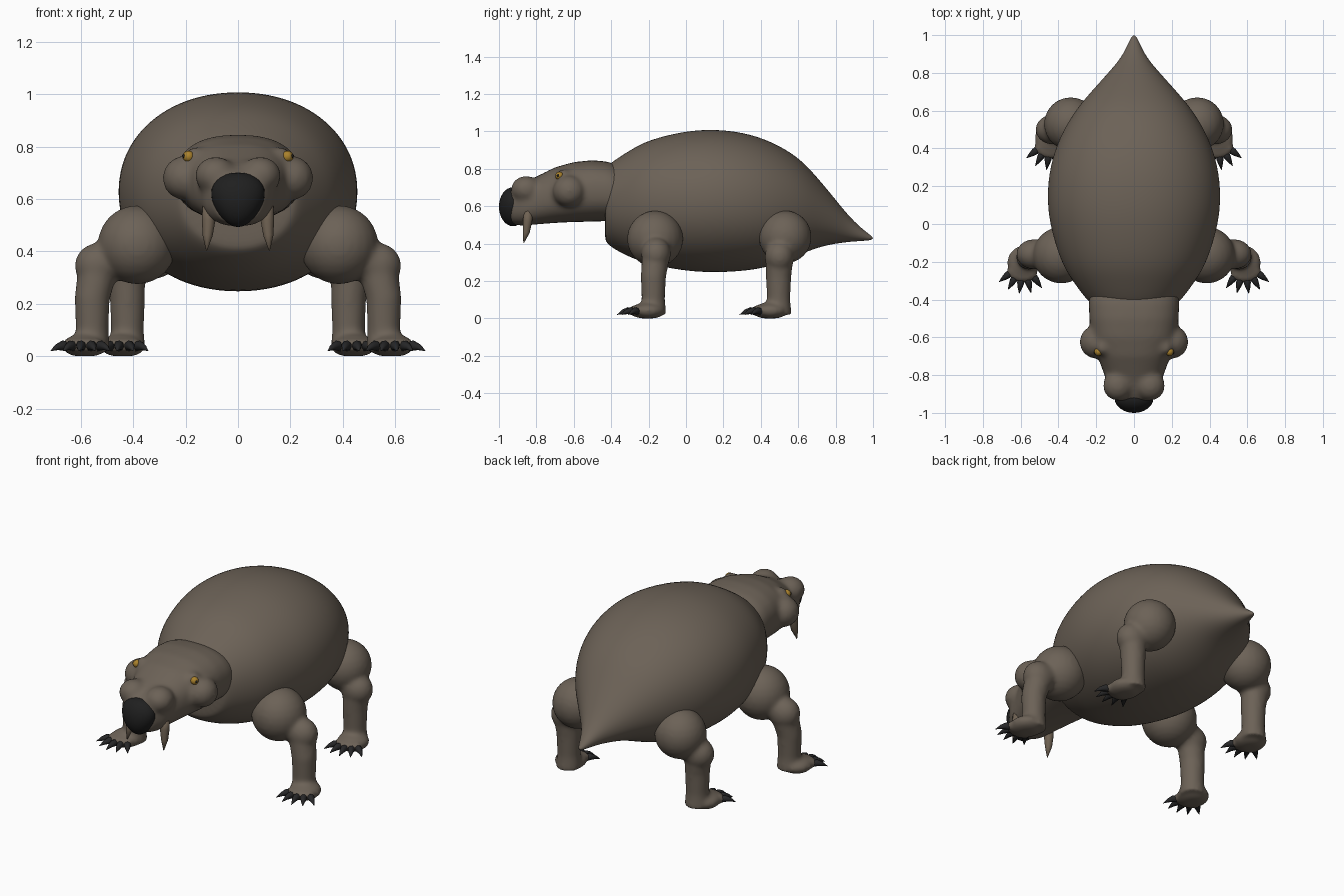
import bpy, bmesh, math
from mathutils import Matrix, Vector

if "Cube" in bpy.data.objects:
    bpy.data.objects.remove(bpy.data.objects["Cube"])


def material(name, rgb, rough=0.8):
    m = bpy.data.materials.new(name)
    m.use_nodes = True
    m.diffuse_color = (*rgb, 1)
    b = m.node_tree.nodes["Principled BSDF"]
    b.inputs["Base Color"].default_value = (*rgb, 1)
    b.inputs["Roughness"].default_value = rough
    return m


HIDE = material("brown_grey_hide", (0.15, 0.122, 0.095))
BLACK = material("nose_black", (0.014, 0.014, 0.014))
CLAW = material("claw_black", (0.02, 0.02, 0.021))
TUSK = material("tusk_brown", (0.16, 0.122, 0.086))
GOLD = material("eye_gold", (0.4, 0.22, 0.025))


def skin(bm, rings):
    """Bridge equal rings of points into a closed tube."""
    loops = [[bm.verts.new(p) for p in r] for r in rings]
    n = len(loops[0])
    faces = [bm.faces.new((a[i], a[(i + 1) % n], b[(i + 1) % n], b[i]))
             for a, b in zip(loops, loops[1:]) for i in range(n)]
    faces += [bm.faces.new(loops[0][::-1]), bm.faces.new(loops[-1])]
    bmesh.ops.recalc_face_normals(bm, faces=faces)


def spow(v, e):
    return math.copysign(abs(v) ** e, v)


def loft(bm, stations, power, sides=32):
    """Stations along y: (y, half width, bottom z, top z)."""
    rings = []
    for y, w, lo, hi in stations:
        ring = []
        for i in range(sides):
            a = math.tau * i / sides
            ring.append((w * spow(math.cos(a), 2 / power), y,
                         (lo + hi) / 2 + (hi - lo) / 2 * spow(math.sin(a), 2 / power)))
        rings.append(ring)
    skin(bm, rings)


def tube(bm, path, sides=16):
    """Round tube through (x, y, z, radius) points, without twist."""
    pts = [Vector(p[:3]) for p in path]
    rings = []
    for i, p in enumerate(pts):
        d = pts[min(i + 1, len(pts) - 1)] - pts[max(i - 1, 0)]
        q = Vector((0, 0, -1)).rotation_difference(d)
        rings.append([p + q @ Vector((math.cos(math.tau * k / sides),
                                      math.sin(math.tau * k / sides), 0)) * path[i][3]
                      for k in range(sides)])
    skin(bm, rings)


def ball(bm, centre, radii, seg=24):
    if not isinstance(radii, tuple):
        radii = (radii,) * 3
    mat = Matrix.Translation(centre) @ Matrix.Diagonal((*radii, 1))
    return bmesh.ops.create_uvsphere(bm, u_segments=seg, v_segments=seg // 2,
                                     radius=1, matrix=mat)["verts"]


def finish(name, bm, mat, subdivide=0, blend=0, soften=0, mirror=False):
    me = bpy.data.meshes.new(name)
    bm.to_mesh(me)
    bm.free()
    me.materials.append(mat)
    for p in me.polygons:
        p.use_smooth = True
    ob = bpy.data.objects.new(name, me)
    bpy.context.collection.objects.link(ob)
    if blend:
        r = ob.modifiers.new("fuse", 'REMESH')
        r.mode = 'VOXEL'
        r.voxel_size = blend
        r.use_smooth_shade = True
        s = ob.modifiers.new("soften", 'SMOOTH')
        s.factor = 0.5
        s.iterations = soften
    if subdivide:
        sub = ob.modifiers.new("round", 'SUBSURF')
        sub.levels = sub.render_levels = subdivide
    if mirror:
        ob.modifiers.new("mirror", 'MIRROR')


# Domed body tapering to a short pointed tail
bm = bmesh.new()
loft(bm, [(-0.435, 0.19, 0.43, 0.78), (-0.427, 0.225, 0.405, 0.81),
          (-0.39, 0.26, 0.372, 0.842), (-0.3, 0.328, 0.325, 0.9),
          (-0.2, 0.39, 0.288, 0.957), (0, 0.45, 0.25, 1.005),
          (0.15, 0.463, 0.243, 1.013), (0.3, 0.448, 0.25, 0.998),
          (0.45, 0.402, 0.272, 0.952), (0.6, 0.315, 0.335, 0.866),
          (0.7, 0.228, 0.378, 0.757), (0.8, 0.137, 0.4, 0.635),
          (0.88, 0.067, 0.41, 0.535), (0.96, 0.028, 0.415, 0.463),
          (1.0, 0.01, 0.42, 0.436)], power=2.1)
finish("body", bm, HIDE, subdivide=2)

# Head: wedge skull with cheeks, brows and a broad lumpy snout fused in
bm = bmesh.new()
loft(bm, [(-0.36, 0.235, 0.5, 0.82), (-0.42, 0.24, 0.52, 0.838),
          (-0.5, 0.237, 0.517, 0.846), (-0.6, 0.225, 0.515, 0.836),
          (-0.7, 0.193, 0.51, 0.808), (-0.8, 0.157, 0.502, 0.758),
          (-0.88, 0.13, 0.494, 0.722), (-0.94, 0.092, 0.507, 0.69)], power=2.4)
for s in (-1, 1):
    ball(bm, (s * 0.203, -0.625, 0.68), (0.086, 0.088, 0.085))
    ball(bm, (s * 0.163, -0.655, 0.757), 0.042)
    ball(bm, (s * 0.085, -0.855, 0.69), (0.08, 0.082, 0.072))
finish("head", bm, HIDE, blend=0.012, soften=14)

# Nose: half dome, narrower toward the mouth
bm = bmesh.new()
for v in ball(bm, (0, -0.925, 0.597), (0.1, 0.075, 0.104), 32):
    v.co.x *= 1 + 2.4 * (v.co.z - 0.6)
finish("nose", bm, BLACK)

# Eyes and pupils
bm = bmesh.new()
ball(bm, (0.189, -0.677, 0.762), 0.022, 16)
finish("eyes", bm, GOLD, mirror=True)
bm = bmesh.new()
ball(bm, (0.205, -0.684, 0.764), 0.008, 12)
finish("pupils", bm, BLACK, mirror=True)

# Tusks
bm = bmesh.new()
tube(bm, [(0.11, -0.842, 0.58, 0.025), (0.112, -0.847, 0.52, 0.026),
          (0.116, -0.854, 0.46, 0.019), (0.12, -0.868, 0.403, 0.002)], 10)
finish("tusks", bm, TUSK, mirror=True)


def leg(name, shoulder, size, elbow, ankle, foot):
    """Fused limb with a fan of five claws, mirrored to both sides."""
    bm = bmesh.new()
    ball(bm, shoulder, size)
    ball(bm, elbow, (0.092, 0.08, 0.088))
    tube(bm, [(*shoulder, 0.085), (*elbow, 0.08)])
    tube(bm, [(*elbow, 0.076), (ankle[0], ankle[1], 0.22, 0.068),
              (*ankle, 0.063), (ankle[0], ankle[1], 0.02, 0.07)])
    ball(bm, foot, (0.088, 0.092, 0.046))
    fan = []
    for i in range(5):
        a = math.radians(-36 + 22 * i)
        fan.append(Vector((math.sin(a), -math.cos(a), 0)))
        ball(bm, Vector(foot) + fan[-1] * 0.08, 0.028, 12)
    for v in bm.verts:
        v.co.z = max(v.co.z, 0)
    finish(name + "_legs", bm, HIDE, blend=0.011, soften=10, mirror=True)

    bm = bmesh.new()
    base = Vector((foot[0], foot[1], 0))
    for d in fan:
        tube(bm, [(*(base + d * r + Vector((0, 0, z))), w) for r, z, w in
                  ((0.08, 0.036, 0.019), (0.108, 0.041, 0.019),
                   (0.135, 0.034, 0.012), (0.165, 0.02, 0.001))], 8)
    finish(name + "_claws", bm, CLAW, mirror=True)


leg("front", (0.385, -0.165, 0.425), 0.151, (0.532, -0.16, 0.345),
    (0.557, -0.175, 0.1), (0.585, -0.205, 0.04))
leg("hind", (0.335, 0.53, 0.435), 0.142, (0.43, 0.5, 0.33),
    (0.422, 0.495, 0.1), (0.44, 0.45, 0.04))
